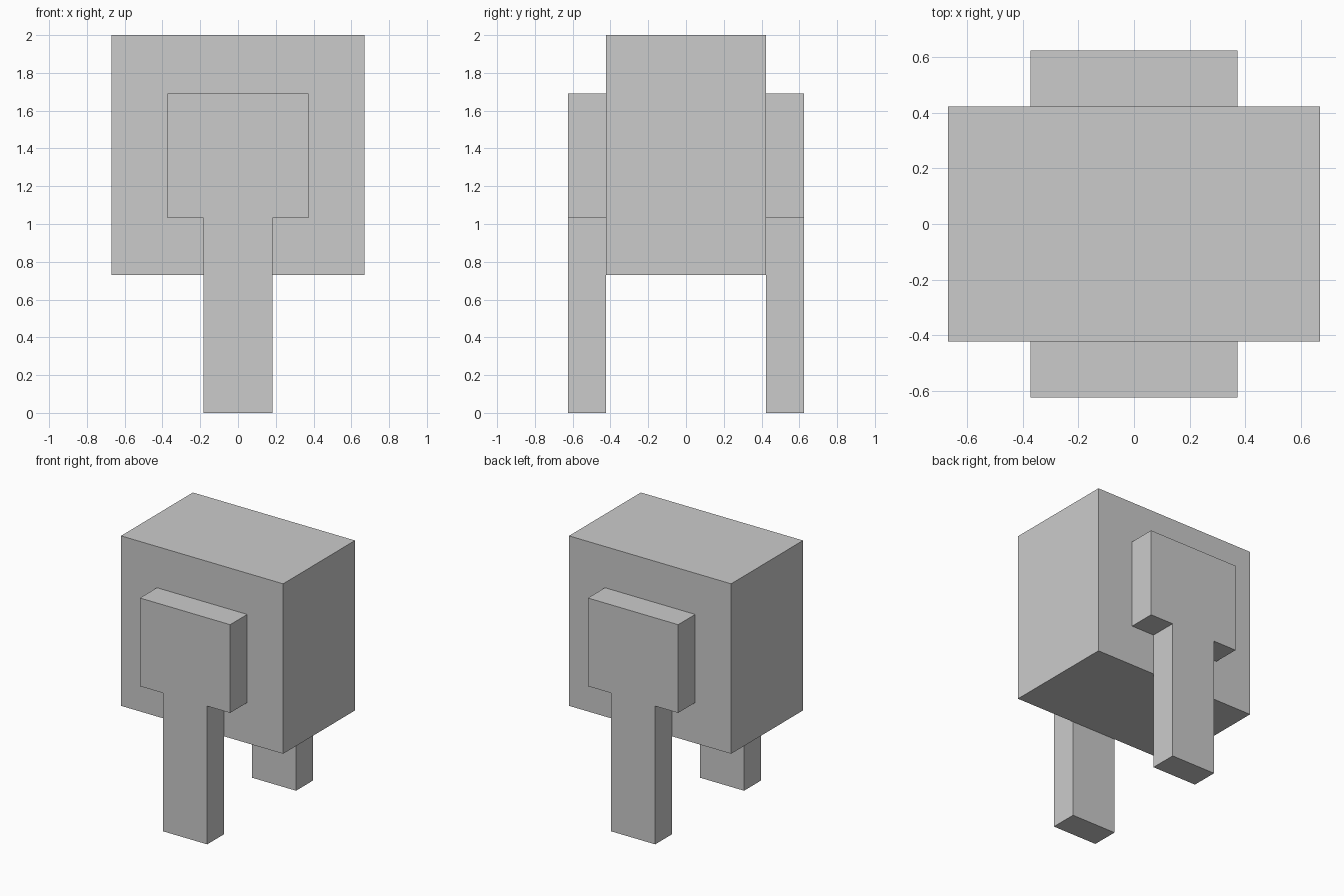
import bpy, bmesh

if "Cube" in bpy.data.objects:
    bpy.data.objects.remove(bpy.data.objects["Cube"])

BODY_X, BODY_Y, BODY_Z0, BODY_Z1 = 0.67, 0.424, 0.73, 2.0
OUTER_Y = 0.625


def extrude_profile(name, half_profile, y0, y1):
    """Mirror a half outline in x, then extrude it from y0 to y1."""
    outline = half_profile + [(-x, z) for x, z in reversed(half_profile)]
    bm = bmesh.new()
    face = bm.faces.new([bm.verts.new((x, y0, z)) for x, z in outline])
    ext = bmesh.ops.extrude_face_region(bm, geom=[face])
    verts = [g for g in ext["geom"] if isinstance(g, bmesh.types.BMVert)]
    bmesh.ops.translate(bm, verts=verts, vec=(0, y1 - y0, 0))
    bmesh.ops.recalc_face_normals(bm, faces=bm.faces)
    mesh = bpy.data.meshes.new(name)
    bm.to_mesh(mesh)
    bm.free()
    obj = bpy.data.objects.new(name, mesh)
    bpy.context.collection.objects.link(obj)
    return obj


# Main block
extrude_profile("body", [(BODY_X, BODY_Z0), (BODY_X, BODY_Z1)], -BODY_Y, BODY_Y)

# T-shaped legs: wide mounting plate on a narrow post
leg = [(0.183, 0), (0.183, 1.033), (0.373, 1.033), (0.373, 1.692)]
for name, side in (("front_leg", -1), ("back_leg", 1)):
    extrude_profile(name, leg, side * BODY_Y, side * OUTER_Y)
